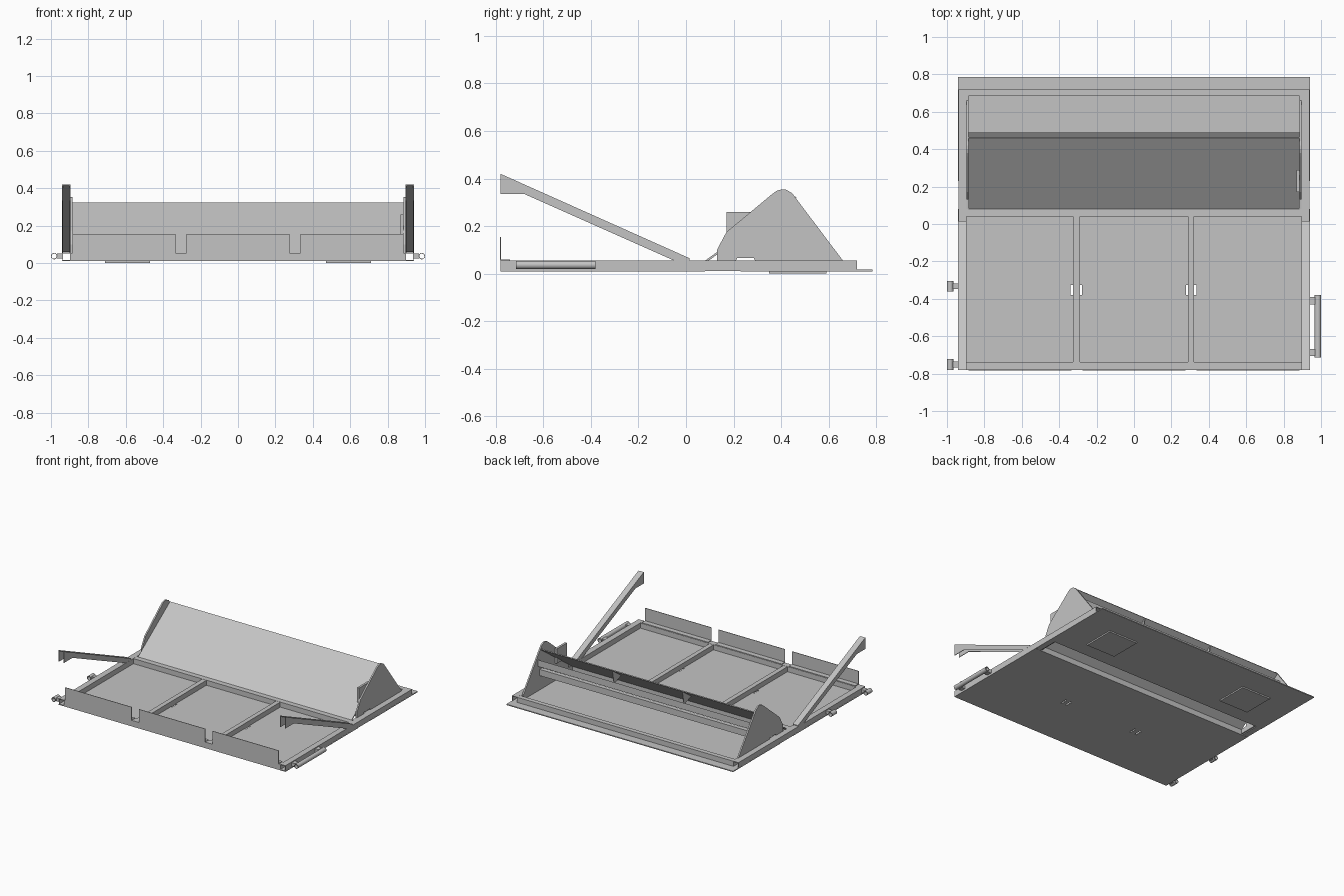
import bpy, bmesh, math
from mathutils import Vector

cube = bpy.data.objects.get("Cube")
if cube:
    bpy.data.objects.remove(cube, do_unlink=True)

steel = bpy.data.materials.new("plain_grey_steel")
steel.use_nodes = True
GREY = (0.55, 0.55, 0.55, 1)
steel.diffuse_color = GREY
steel.node_tree.nodes["Principled BSDF"].inputs["Base Color"].default_value = GREY


def finish(name, bm):
    bmesh.ops.recalc_face_normals(bm, faces=bm.faces)
    mesh = bpy.data.meshes.new(name)
    bm.to_mesh(mesh)
    bm.free()
    mesh.materials.append(steel)
    obj = bpy.data.objects.new(name, mesh)
    bpy.context.collection.objects.link(obj)
    return obj


def add_box(bm, x, y, z):
    verts = bmesh.ops.create_cube(bm, size=1)["verts"]
    for v in verts:
        v.co = Vector([(a + b) / 2 + c * (b - a) for (a, b), c in zip((x, y, z), v.co)])


def box(name, x, y, z):
    bm = bmesh.new()
    add_box(bm, x, y, z)
    return finish(name, bm)


def prism(name, x, profile):
    """Extrude a (y, z) outline from x[0] to x[1]."""
    bm = bmesh.new()
    face = bm.faces.new([bm.verts.new((x[0], y, z)) for y, z in profile])
    ext = bmesh.ops.extrude_face_region(bm, geom=[face])["geom"]
    moved = [v for v in ext if isinstance(v, bmesh.types.BMVert)]
    bmesh.ops.translate(bm, verts=moved, vec=(x[1] - x[0], 0, 0))
    return finish(name, bm)


def tube(name, x, z, y, outer, inner, sides, turn=0):
    """Hollow open-ended tube along y."""
    bm = bmesh.new()
    rings = []
    for r, yy in ((outer, y[0]), (outer, y[1]), (inner, y[1]), (inner, y[0])):
        rings.append([bm.verts.new((x + r * math.cos(a), yy, z + r * math.sin(a)))
                      for a in (turn + math.tau * i / sides for i in range(sides))])
    for k in range(4):
        a, b = rings[k], rings[(k + 1) % 4]
        for i in range(sides):
            j = (i + 1) % sides
            f = bm.faces.new((a[i], a[j], b[j], b[i]))
            f.smooth = sides > 8 and k % 2 == 0
    obj = finish(name, bm)
    if sides > 8:
        for e in obj.data.edges:
            ya, yb = (obj.data.vertices[i].co.y for i in e.vertices)
            e.use_edge_sharp = abs(ya - yb) < 1e-5
    return obj


def span(side, a, b):
    return tuple(sorted((side * a, side * b)))


FLOOR, TOP = 0.017, 0.055

# Floor sheets, with narrow drain slots in the front one
front_floor = box("front_floor", (-.94, .94), (-.78, .08), (.01, FLOOR))
bm = bmesh.new()
for x in (-.333, -.285, .285, .327):
    add_box(bm, (x - .006, x + .006), (-.38, -.325), (0, .04))
slots = finish("slot_cutter", bm)
slots.hide_render = True
cut = front_floor.modifiers.new("slots", 'BOOLEAN')
cut.object = slots
cut.solver = 'EXACT'
bpy.context.view_layer.objects.active = front_floor
bpy.ops.object.modifier_apply(modifier=cut.name)
bpy.data.objects.remove(slots, do_unlink=True)
box("rear_floor", (-.94, .94), (.23, .785), (.01, FLOOR))

# Frame rails
box("front_rail", (-.898, .898), (-.78, -.737), (FLOOR, TOP))
box("cross_rail", (-.898, .898), (.04, .08), (FLOOR, TOP))
box("rear_rail", (-.898, .898), (.685, .72), (FLOOR, TOP))
box("left_divider", (.288, .322), (-.74, .04), (FLOOR, TOP - .001))
box("right_divider", (-.325, -.29), (-.74, .04), (FLOOR, TOP - .001))

# Upright front flaps
for label, a, b in (("right", -.885, -.335), ("middle", -.275, .275), ("left", .335, .885)):
    prism(label + "_front_flap", (a, b),
          [(-.782, TOP), (-.782, .155), (-.778, .155), (-.778, .06), (-.74, .06), (-.74, TOP)])

# Sloping sheet with its rear stiffeners
prism("sloping_sheet", (-.885, .885),
      [(.08, .055), (.46, .325), (.464, .319), (.084, .047)])
prism("upper_stiffener", (-.885, .885),
      [(.43, .207), (.488, .25), (.488, .2), (.43, .195)])
box("lower_stiffener", (-.885, .885), (.44, .47), (.125, .172))

for side, label in ((1, "left"), (-1, "right")):
    # Square side rail, open at both ends
    tube(label + "_side_rail", side * .917, .0335, (-.78, .72),
         .0315, .027, 4, math.pi / 4).scale = (1, 1, 1)

    # End plate of the sloping sheet
    prism(label + "_end_plate", span(side, .885, .896),
          [(.13, TOP), (.13, .10), (.17, .175), (.36, .333), (.38, .348), (.4, .354),
           (.42, .353), (.445, .34), (.66, TOP), (.29, TOP), (.285, .065),
           (.215, .065), (.21, TOP)])
    prism(label + "_end_skirt", span(side, .885, .896),
          [(.08, FLOOR), (.08, .05), (.13, TOP), (.69, TOP), (.69, FLOOR)])

    # Raised arm: channel open underneath and at the front
    wall = [(-.78, .42), (-.78, .335), (-.68, .335), (-.05, TOP), (.015, TOP), (.015, .065)]
    prism(label + "_arm_outer_wall", span(side, .936, .94), wall)
    prism(label + "_arm_inner_wall", span(side, .896, .9), wall)
    prism(label + "_arm_top", span(side, .9, .936),
          [(-.78, .42), (.015, .065), (.015, .06), (-.78, .415)])

    # Gusset and foot pad
    prism(label + "_gusset", span(side, .288, .292),
          [(.35, .243), (.46, .317), (.44, .21)])
    box(label + "_foot_pad", span(side, .47, .71), (.35, .59), (0, .01))

# Small bracket inside one end plate
box("plate_bracket", (.868, .885), (.17, .29), (.15, .26))

# Hinge tubes on one side
for label, a, b in (("rear", -.36, -.305), ("front", -.78, -.722)):
    tube(label + "_hinge_tube", -.983, .037, (a, b), .017, .0135, 24)
    box(label + "_hinge_neck", (-.969, -.938), (a + .012, b - .012), (.025, .05))

# Long carrying tube on the other side
tube("handle_tube", .983, .037, (-.715, -.38), .017, .0135, 24)
for label, a, b in (("rear", -.43, -.39), ("front", -.705, -.668)):
    box(label + "_handle_neck", (.938, .969), (a, b), (.025, .05))
